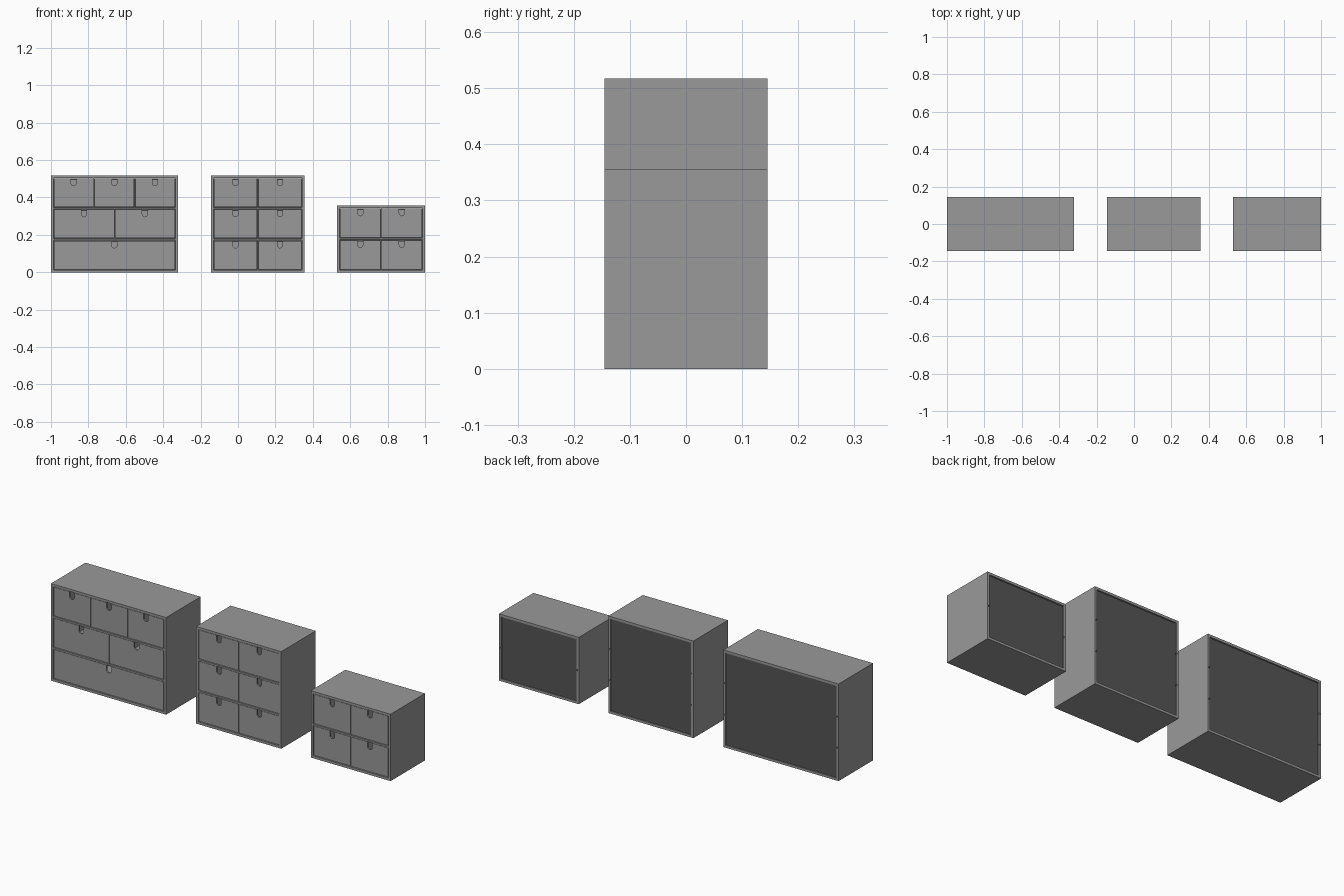
import bpy, bmesh, math

if "Cube" in bpy.data.objects:
    bpy.data.objects.remove(bpy.data.objects["Cube"])

FRONT, BACK = -0.145, 0.145
WALL, SHELF, DIV = 0.013, 0.008, 0.003   # carcass, shelf and divider thickness
GAP, SIDE_GAP = 0.003, 0.0015            # clearance round each drawer
DADO = 0.006                             # groove depth in the side panels
BACK_IN = 0.005                          # back panel inset


def material(name, v):
    m = bpy.data.materials.new(name)
    m.diffuse_color = (v, v, v, 1)
    m.use_nodes = True
    m.node_tree.nodes["Principled BSDF"].inputs["Base Color"].default_value = m.diffuse_color
    return m


WOOD = material("mid_grey", 0.32)
BOARD = material("dark_grey", 0.09)


def prism(name, pts, y0, y1, mat=WOOD):
    """Extrude an x-z outline along y."""
    bm = bmesh.new()
    face = bm.faces.new([bm.verts.new((x, y0, z)) for x, z in pts])
    ext = bmesh.ops.extrude_face_region(bm, geom=[face])
    for v in ext["geom"]:
        if isinstance(v, bmesh.types.BMVert):
            v.co.y = y1
    bmesh.ops.recalc_face_normals(bm, faces=bm.faces)
    me = bpy.data.meshes.new(name)
    bm.to_mesh(me)
    bm.free()
    me.materials.append(mat)
    ob = bpy.data.objects.new(name, me)
    bpy.context.collection.objects.link(ob)
    return ob


def box(name, x0, x1, y0, y1, z0, z1, mat=WOOD):
    return prism(name, [(x0, z0), (x1, z0), (x1, z1), (x0, z1)], y0, y1, mat)


def drawer(name, x0, x1, z0, z1):
    t, y0, y1 = 0.008, FRONT + 0.003, BACK - 0.02
    # front panel with a round-ended finger notch in the top edge
    r, depth, cx = 0.014, 0.038, (x0 + x1) / 2
    pts = [(x1, z1), (x1, z0), (x0, z0), (x0, z1), (cx - r, z1)]
    for k in range(13):
        a = math.pi + math.pi * k / 12
        pts.append((cx + r * math.cos(a), z1 - depth + r + r * math.sin(a)))
    pts.append((cx + r, z1))
    prism(name + "_front", pts, y0, y0 + t)
    # open box behind the front
    box(name + "_bottom", x0, x1, y0 + t, y1, z0, z0 + 0.005)
    zs, zt = z0 + 0.005, z1 - 0.004
    box(name + "_left_side", x0, x0 + t, y0 + t, y1, zs, zt)
    box(name + "_right_side", x1 - t, x1, y0 + t, y1, zs, zt)
    box(name + "_back", x0 + t, x1 - t, y1 - t, y1, zs, zt)


def cabinet(name, x0, x1, height, rows):
    """rows: number of drawers in each row, bottom to top."""
    n = len(rows)
    xi0, xi1 = x0 + WALL, x1 - WALL
    cell = (height - 2 * WALL - (n - 1) * SHELF) / n
    bases = [WALL + i * (cell + SHELF) for i in range(n)]
    y_back = BACK - BACK_IN
    # side panels with shelf grooves
    for side, xo, s in (("left", x0, 1), ("right", x1, -1)):
        xi, xd = xo + s * WALL, xo + s * (WALL - DADO)
        pts = [(xo, height), (xo, 0), (xi, 0)]
        for z in bases[1:]:
            pts += [(xi, z - SHELF), (xd, z - SHELF), (xd, z), (xi, z)]
        pts.append((xi, height))
        prism(f"{name}_{side}_side", pts, FRONT, BACK)
    # top, bottom and inset back panel
    box(name + "_bottom", xi0, xi1, FRONT, BACK, 0, WALL)
    box(name + "_top", xi0, xi1, FRONT, BACK, height - WALL, height)
    box(name + "_back", xi0, xi1, y_back - 0.006, y_back,
        WALL, height - WALL - 0.002, BOARD)
    # shelves seated in the grooves
    for i, z in enumerate(bases[1:]):
        box(f"{name}_shelf_{i + 1}", xi0 - DADO, xi1 + DADO,
            FRONT, y_back - 0.006, z - SHELF, z)
    # drawers with upright dividers between them
    for r, count in enumerate(rows):
        z0, z1 = bases[r], bases[r] + cell
        w = (xi1 - xi0 - (count - 1) * DIV) / count
        for c in range(count):
            a = xi0 + c * (w + DIV)
            left = GAP if c == 0 else SIDE_GAP
            right = GAP if c == count - 1 else SIDE_GAP
            drawer(f"{name}_drawer_{r + 1}_{c + 1}", a + left, a + w - right,
                   z0 + GAP, z1 - GAP)
            if c:
                box(f"{name}_divider_{r + 1}_{c}", a - DIV, a,
                    FRONT + 0.003, y_back - 0.006, z0, z1)


cabinet("wide_chest", -1.0, -0.322, 0.517, [1, 2, 3])
cabinet("tall_chest", -0.145, 0.356, 0.517, [2, 2, 2])
cabinet("low_chest", 0.53, 1.0, 0.356, [2, 2])
